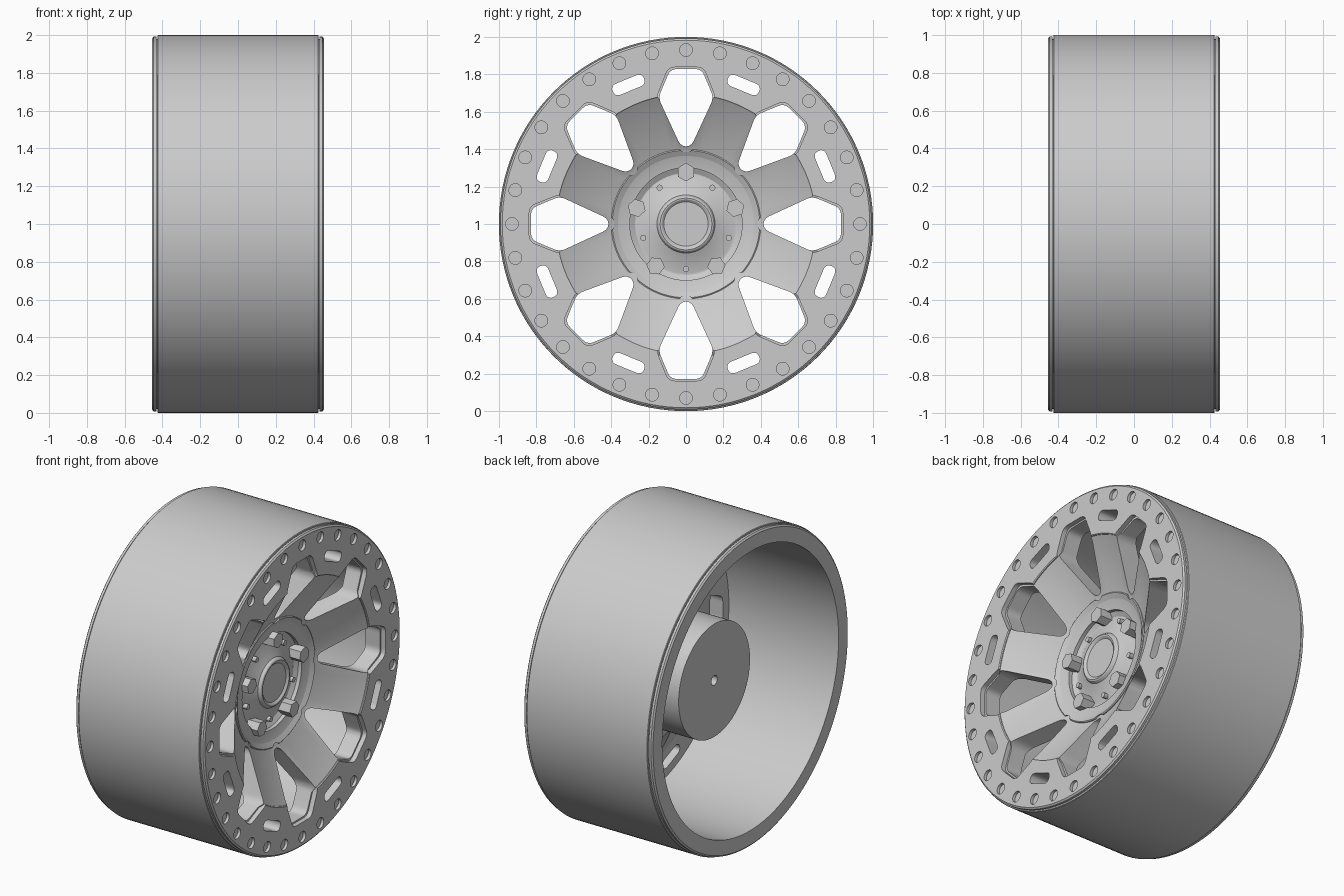
import bpy, bmesh, math
from mathutils import Vector

cube = bpy.data.objects.get("Cube")
if cube:
    bpy.data.objects.remove(cube, do_unlink=True)

grey = bpy.data.materials.new("machined grey")
grey.use_nodes = True
grey.diffuse_color = (0.6, 0.6, 0.6, 1)
grey.node_tree.nodes["Principled BSDF"].inputs["Base Color"].default_value = (0.6, 0.6, 0.6, 1)


def finish(bm, name):
    bmesh.ops.remove_doubles(bm, verts=bm.verts, dist=0.0001)
    bmesh.ops.recalc_face_normals(bm, faces=bm.faces)
    mesh = bpy.data.meshes.new(name)
    bm.to_mesh(mesh)
    bm.free()
    mesh.materials.append(grey)
    obj = bpy.data.objects.new(name, mesh)
    bpy.context.collection.objects.link(obj)
    return obj


def revolve(name, profile, steps=128):
    """Turn a closed (x, radius) section around the axle."""
    bm = bmesh.new()
    verts = [bm.verts.new((x, 0, 1 + r)) for x, r in profile]
    edges = []
    for a, b in zip(verts, verts[1:] + verts[:1]):
        if a.co.z > 1 or b.co.z > 1:
            edges.append(bm.edges.new((a, b)))
    bmesh.ops.spin(bm, geom=verts + edges, cent=(0, 0, 1), axis=(1, 0, 0),
                   angle=math.tau, steps=steps, use_merge=True)
    return finish(bm, name)


def prism(bm, outline, angle, x0, x1):
    """Extrude a (tangent, radius) outline along the axle, turned to an angle."""
    c, s = math.cos(angle), math.sin(angle)
    ends = [[bm.verts.new((x, t * c + r * s, 1 + r * c - t * s)) for t, r in outline]
            for x in (x0, x1)]
    bm.faces.new(ends[0])
    bm.faces.new(ends[1])
    n = len(outline)
    for i in range(n):
        j = (i + 1) % n
        bm.faces.new((ends[0][i], ends[0][j], ends[1][j], ends[1][i]))


def disc(radius, centre, sides):
    return [(radius * math.sin(math.tau * i / sides),
             centre + radius * math.cos(math.tau * i / sides)) for i in range(sides)]


def rounded(corners, size, steps=5):
    """Round every corner of a polygon with a short curve."""
    pts = [Vector(p) for p in corners]
    out = []
    for i, p in enumerate(pts):
        a, b = pts[i - 1] - p, pts[(i + 1) % len(pts)] - p
        a = p + a.normalized() * min(size, a.length * 0.48)
        b = p + b.normalized() * min(size, b.length * 0.48)
        for k in range(steps + 1):
            u = k / steps
            out.append(tuple(a * (1 - u) ** 2 + p * 2 * u * (1 - u) + b * u * u))
    return out


def window(grow):
    half = [(0.028 + grow, 0.415 - grow), (0.148 + grow, 0.675), (0.083 + grow, 0.828 + grow)]
    return rounded(half + [(-t, r) for t, r in reversed(half)], 0.035)


def cut(obj, bm):
    cutter = finish(bm, "cutter")
    cutter.hide_render = True
    mod = obj.modifiers.new("cut", "BOOLEAN")
    mod.object, mod.operation, mod.solver = cutter, "DIFFERENCE", "EXACT"
    bpy.context.view_layer.objects.active = obj
    bpy.ops.object.modifier_apply(modifier=mod.name)
    bpy.data.objects.remove(cutter, do_unlink=True)


def smooth(obj):
    bpy.ops.object.select_all(action="DESELECT")
    obj.select_set(True)
    bpy.context.view_layer.objects.active = obj
    bpy.ops.object.shade_smooth_by_angle(angle=math.radians(25))


EIGHTH = math.tau / 8
slot = rounded([(-0.09, 0.772), (0.09, 0.772), (0.09, 0.836), (-0.09, 0.836)], 0.034)

# Barrel with a narrow groove beside each lip
barrel = revolve("barrel", [
    (-0.455, 0.89), (-0.455, 0.982), (-0.447, 0.992), (-0.432, 0.992), (-0.432, 0.98),
    (-0.427, 0.98), (-0.427, 0.997), (-0.424, 1.0), (0.424, 1.0), (0.427, 0.997),
    (0.427, 0.89)])

# Outer clamp ring with windows, slots and bolt recesses
ring = revolve("clamp_ring", [
    (0.415, 0.69), (0.45, 0.69), (0.455, 0.695), (0.455, 0.982), (0.447, 0.992),
    (0.432, 0.992), (0.432, 0.98), (0.415, 0.98)])
bm = bmesh.new()
for i in range(8):
    prism(bm, window(0.01), i * EIGHTH, 0.3, 0.6)
    prism(bm, slot, (i + 0.5) * EIGHTH, 0.3, 0.6)
for i in range(32):
    prism(bm, disc(0.034, 0.93, 24), i * EIGHTH / 4, 0.437, 0.6)
cut(ring, bm)

# Dished spokes
spokes = revolve("spokes", [
    (0.32, 0.9), (0.425, 0.9), (0.425, 0.72), (0.445, 0.69), (0.26, 0.4), (0.24, 0.3),
    (0.08, 0.3), (0.1, 0.38), (0.32, 0.72)])
bm = bmesh.new()
for i in range(8):
    prism(bm, window(0), i * EIGHTH, -0.1, 0.6)
    prism(bm, slot, (i + 0.5) * EIGHTH, -0.1, 0.6)
cut(spokes, bm)

# Hub with scalloped flange, raised cap and blind axle bore
hub = revolve("hub", [
    (-0.08, 0), (-0.08, 0.03), (-0.2, 0.03), (-0.2, 0.36), (0.23, 0.36), (0.23, 0.4),
    (0.266, 0.4), (0.27, 0.394), (0.2, 0.272), (0.2, 0.262), (0.248, 0.155),
    (0.264, 0.146), (0.268, 0.138), (0.266, 0.13), (0.256, 0.118), (0.256, 0)])
bm = bmesh.new()
for i in range(8):
    prism(bm, disc(0.045, 0.428, 24), i * EIGHTH, 0.225, 0.4)
cut(hub, bm)

for part in (barrel, ring, spokes, hub):
    smooth(part)

# Hex wheel nuts and small cap screws
for i in range(5):
    turn = i * math.tau / 5
    bm = bmesh.new()
    prism(bm, disc(0.049, 0.277, 6), turn, 0.18, 0.285)
    finish(bm, f"wheel_nut_{i + 1}")
    bm = bmesh.new()
    prism(bm, disc(0.016, 0.24, 16), turn + math.pi / 5, 0.19, 0.235)
    smooth(finish(bm, f"cap_screw_{i + 1}"))
